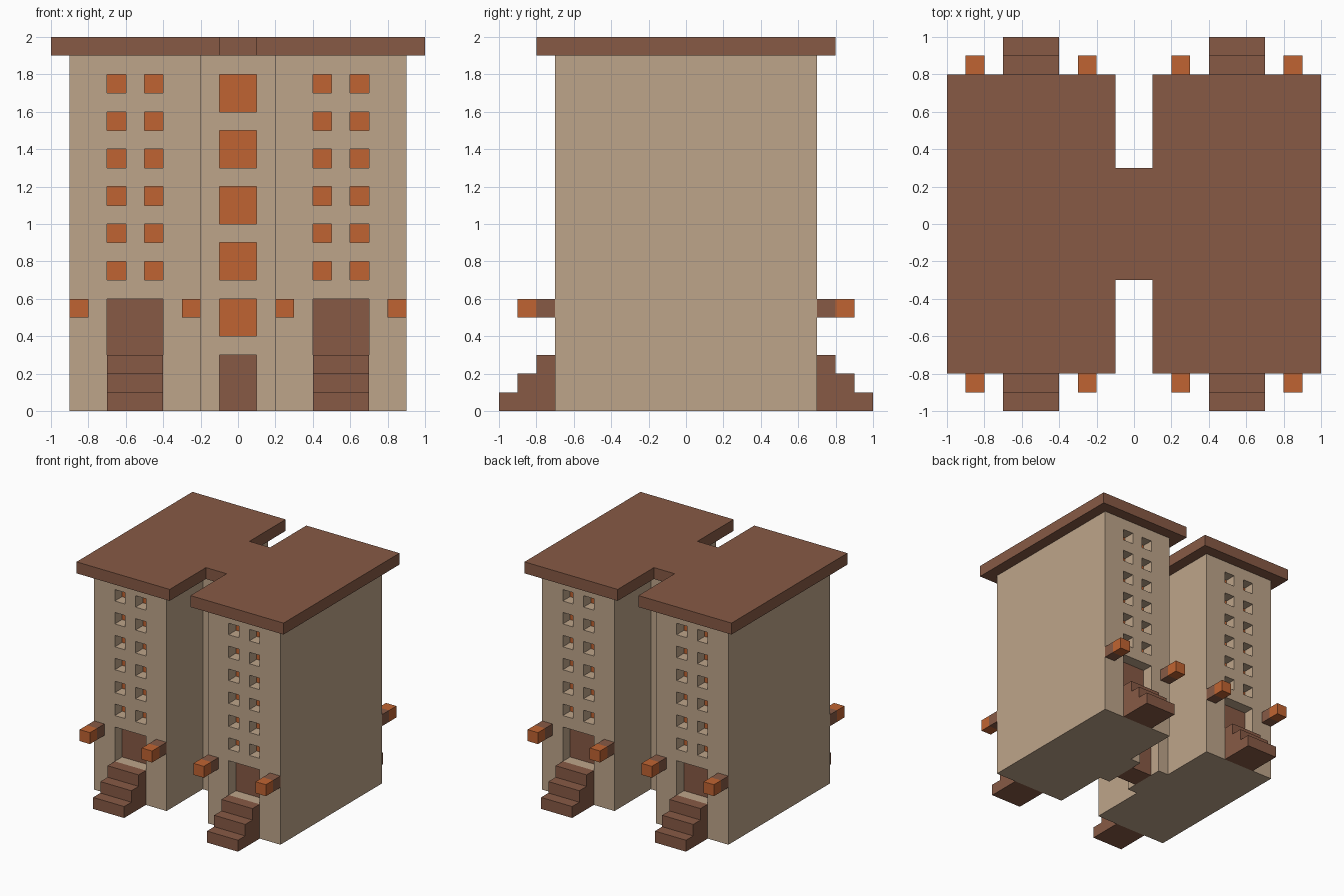
import bpy, bmesh
from mathutils import Vector

cube = bpy.data.objects.get("Cube")
if cube:
    bpy.data.objects.remove(cube, do_unlink=True)


def material(name, rgb):
    m = bpy.data.materials.new(name)
    m.use_nodes = True
    m.diffuse_color = (*rgb, 1)
    bsdf = next(n for n in m.node_tree.nodes if n.type == 'BSDF_PRINCIPLED')
    bsdf.inputs["Base Color"].default_value = (*rgb, 1)
    return m


TAN = material("tan_wall", (0.515, 0.376, 0.255))
BROWN = material("brown_trim", (0.242, 0.102, 0.060))
ORANGE = material("orange_glow", (0.527, 0.127, 0.032))


def add_object(name, bm, mats):
    bmesh.ops.recalc_face_normals(bm, faces=bm.faces)
    mesh = bpy.data.meshes.new(name)
    bm.to_mesh(mesh)
    bm.free()
    for m in mats:
        mesh.materials.append(m)
    ob = bpy.data.objects.new(name, mesh)
    bpy.context.scene.collection.objects.link(ob)
    return ob


def boxes(name, extents, mats=()):
    """One object from boxes given as ((x0, x1), (y0, y1), (z0, z1))."""
    bm = bmesh.new()
    for ext in extents:
        verts = bmesh.ops.create_cube(bm, size=1)["verts"]
        for v in verts:
            v.co = [(a + b) / 2 + c * abs(b - a) for (a, b), c in zip(ext, v.co)]
    return add_object(name, bm, mats)


def prism(name, points, direction, mats):
    """Extrude a flat outline along a direction."""
    bm = bmesh.new()
    face = bm.faces.new([bm.verts.new(p) for p in points])
    new = bmesh.ops.extrude_face_region(bm, geom=[face], use_keep_orig=True)["geom"]
    bmesh.ops.translate(bm, vec=Vector(direction),
                        verts=[g for g in new if isinstance(g, bmesh.types.BMVert)])
    return add_object(name, bm, mats)


def carve(ob, extents):
    """Cut recesses into a block, then drop the cutter."""
    cutter = boxes("recess_cutter", extents)
    cutter.hide_render = True
    mod = ob.modifiers.new("recesses", 'BOOLEAN')
    mod.operation, mod.solver, mod.object = 'DIFFERENCE', 'EXACT', cutter
    graph = bpy.context.evaluated_depsgraph_get()
    mesh = bpy.data.meshes.new_from_object(ob.evaluated_get(graph))
    ob.modifiers.clear()
    ob.data = mesh
    bpy.data.objects.remove(cutter, do_unlink=True)
    mesh.materials.clear()
    for m in (TAN, BROWN, ORANGE):
        mesh.materials.append(m)


def colour_recess_backs(ob, depth_y, door_top):
    """Back faces of recesses: brown for doors, orange for windows."""
    for p in ob.data.polygons:
        p.material_index = 0
        if abs(p.normal.y) > 0.9 and abs(abs(p.center.y) - depth_y) < 0.01:
            p.material_index = 1 if p.center.z < door_top else 2


SIDES = (("left", 1), ("right", -1))
ENDS = (("front", -1), ("back", 1))


def span(sign, a, b):
    return tuple(sorted((sign * a, sign * b)))


# Two tall wings with recessed windows and doorways
for side, sx in SIDES:
    wing = boxes(f"{side}_wing", [(span(sx, 0.2, 0.9), (-0.7, 0.7), (0, 1.9))], [TAN])
    cuts = []
    for _, sy in ENDS:
        depth = span(sy, 0.6, 0.8)
        cuts.append((span(sx, 0.4, 0.7), depth, (0.3, 0.6)))
        for row in range(6):
            z = 0.7 + 0.2 * row
            for x in (0.4, 0.6):
                cuts.append((span(sx, x, x + 0.1), depth, (z, z + 0.1)))
    carve(wing, cuts)
    colour_recess_backs(wing, 0.6, 0.65)

# Central link with large windows and a passage for the door
core = boxes("central_link", [((-0.2, 0.2), (-0.2, 0.2), (0, 1.9))], [TAN])
cuts = [((-0.1, 0.1), (-0.3, 0.3), (-0.1, 0.3))]
for _, sy in ENDS:
    for row in range(5):
        z = 0.4 + 0.3 * row
        cuts.append(((-0.1, 0.1), span(sy, 0.1, 0.3), (z, z + 0.2)))
carve(core, cuts)
colour_recess_backs(core, 0.1, 0.35)
boxes("central_door", [((-0.1, 0.1), (-0.1, 0.1), (0, 0.3))], [BROWN])

# H-shaped roof slab
quarter = [(0.1, 0.3), (0.1, 0.8), (1, 0.8)]
right_half = quarter + [(x, -y) for x, y in reversed(quarter)]
outline = right_half + [(-x, -y) for x, y in right_half]
prism("roof", [(x, y, 1.9) for x, y in outline], (0, 0, 0.1), [BROWN])

# Entrance steps and wall lamps on both ends of each wing
steps = [(0.7, 0), (1.0, 0), (1.0, 0.1), (0.9, 0.1), (0.9, 0.2),
         (0.8, 0.2), (0.8, 0.3), (0.7, 0.3)]
for side, sx in SIDES:
    for end, sy in ENDS:
        prism(f"{end}_{side}_steps", [(sx * 0.4, sy * y, z) for y, z in steps],
              (sx * 0.3, 0, 0), [BROWN])
        for place, x in (("inner", 0.2), ("outer", 0.8)):
            xs = span(sx, x, x + 0.1)
            boxes(f"{end}_{side}_{place}_lamp_bracket",
                  [(xs, span(sy, 0.7, 0.8), (0.5, 0.6))], [BROWN])
            boxes(f"{end}_{side}_{place}_lamp",
                  [(xs, span(sy, 0.8, 0.9), (0.5, 0.6))], [ORANGE])
